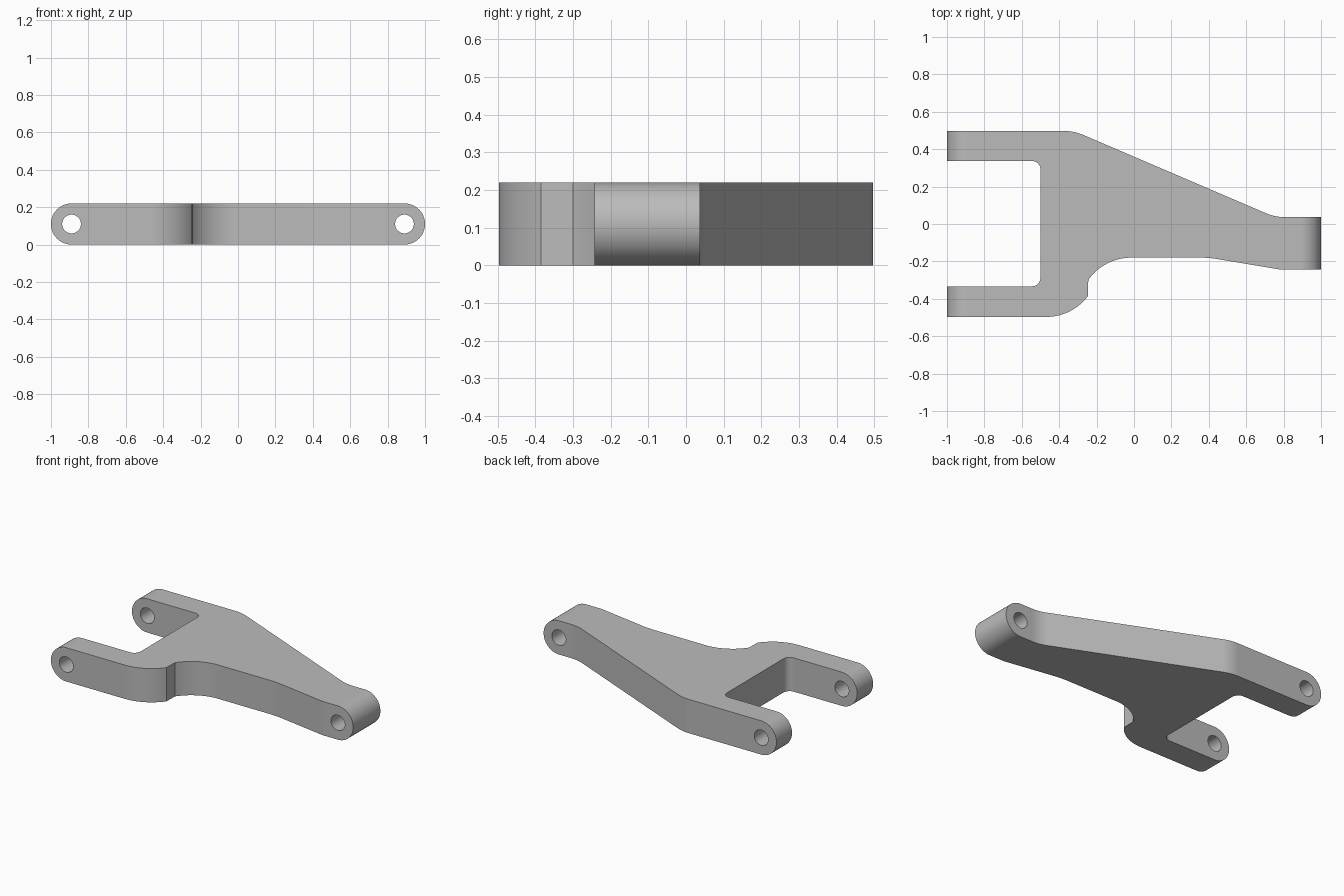
import bpy
import bmesh
import math
from mathutils import Vector

if "Cube" in bpy.data.objects:
    bpy.data.objects.remove(bpy.data.objects["Cube"], do_unlink=True)

HEIGHT = 0.22
R_END = HEIGHT / 2      # rounded ends
X_PIN = 1 - R_END       # pin hole centres
R_PIN = 0.05
HALF_Y = 0.497

metal = bpy.data.materials.new("grey metal")
metal.use_nodes = True
grey = (0.5, 0.5, 0.5, 1)
metal.diffuse_color = grey
metal.node_tree.nodes["Principled BSDF"].inputs["Base Color"].default_value = grey


def arc(cx, cy, r, start, end, n=20):
    """Points along an arc, angles in degrees."""
    angles = [math.radians(start + (end - start) * i / n) for i in range(n + 1)]
    return [(cx + r * math.cos(a), cy + r * math.sin(a)) for a in angles]


def fillet(prev, corner, nxt, r, n=10):
    """Round a corner between two straight edges."""
    p = Vector(corner)
    u = (Vector(prev) - p).normalized()
    v = (Vector(nxt) - p).normalized()
    half = u.angle(v) / 2
    centre = p + (u + v).normalized() * (r / math.sin(half))
    a = p + u * (r / math.tan(half)) - centre
    b = p + v * (r / math.tan(half)) - centre
    sweep = a.angle_signed(b)
    start = math.atan2(a.y, a.x)
    return arc(centre.x, centre.y, r, math.degrees(start),
               math.degrees(start - sweep), n)


def prism(name, points, axis, low, high):
    """Extrude a flat outline along z, or along y for an x-z outline."""
    bm = bmesh.new()
    place = (lambda p: (p[0], p[1], low)) if axis == "z" else (lambda p: (p[0], low, p[1]))
    face = bm.faces.new([bm.verts.new(place(p)) for p in points])
    out = bmesh.ops.extrude_face_region(bm, geom=[face])
    shift = (0, 0, high - low) if axis == "z" else (0, high - low, 0)
    bmesh.ops.translate(bm, vec=shift,
                        verts=[g for g in out["geom"] if isinstance(g, bmesh.types.BMVert)])
    bmesh.ops.recalc_face_normals(bm, faces=bm.faces)
    mesh = bpy.data.meshes.new(name)
    bm.to_mesh(mesh)
    bm.free()
    mesh.materials.append(metal)
    obj = bpy.data.objects.new(name, mesh)
    bpy.context.collection.objects.link(obj)
    return obj


def boolean(obj, cutter, operation):
    """Apply a boolean and discard its cutter."""
    cutter.hide_render = True
    mod = obj.modifiers.new(operation.title(), "BOOLEAN")
    mod.operation = operation
    mod.solver = "EXACT"
    mod.object = cutter
    bpy.context.view_layer.objects.active = obj
    bpy.ops.object.modifier_apply(modifier=mod.name)
    bpy.data.objects.remove(cutter, do_unlink=True)


# Plan outline, clockwise: (x, y, corner radius); the ends overshoot the side profile
corners = [(-1.1, HALF_Y, 0), (-0.32, HALF_Y, 0.25), (0.754, 0.037, 0.25),
           (1.1, 0.037, 0), (1.1, -0.243, 0), (0.78, -0.243, 0.1), (0.40, -0.18, 0.5)]
corners += [(x, y, 0) for x, y in arc(-0.015, -0.46, 0.28, 90, 145)]     # scooped waist
corners += [(x, y, 0) for x, y in arc(-0.47, 0.28 - HALF_Y, 0.28, -37, -90)]  # shoulder
corners += [(-1.1, -HALF_Y, 0), (-1.1, -0.333, 0), (-0.5, -0.333, 0.045),
            (-0.5, 0.337, 0.045), (-1.1, 0.337, 0)]
outline = []
for i, (x, y, r) in enumerate(corners):
    if r:
        outline += fillet(corners[i - 1][:2], (x, y), corners[i + 1][:2], r)
    else:
        outline.append((x, y))
link_arm = prism("link_arm", outline, "z", -0.05, HEIGHT + 0.05)

# Side profile with semicircular ends
side = arc(X_PIN, R_END, R_END, -90, 90, 32) + arc(-X_PIN, R_END, R_END, 90, 270, 32)
boolean(link_arm, prism("side_profile", side, "y", -0.7, 0.7), "INTERSECT")

# Pin holes through both fork prongs and the nose
for x in (-X_PIN, X_PIN):
    hole = arc(x, R_END, R_PIN, 0, 360, 40)[:-1]
    boolean(link_arm, prism("pin_hole", hole, "y", -0.7, 0.7), "DIFFERENCE")

# Smooth curved walls, crisp edges
bpy.ops.object.select_all(action="DESELECT")
link_arm.select_set(True)
bpy.context.view_layer.objects.active = link_arm
bpy.ops.object.shade_smooth_by_angle(angle=math.radians(30))
weighted = link_arm.modifiers.new("Weighted Normals", "WEIGHTED_NORMAL")
weighted.keep_sharp = True
